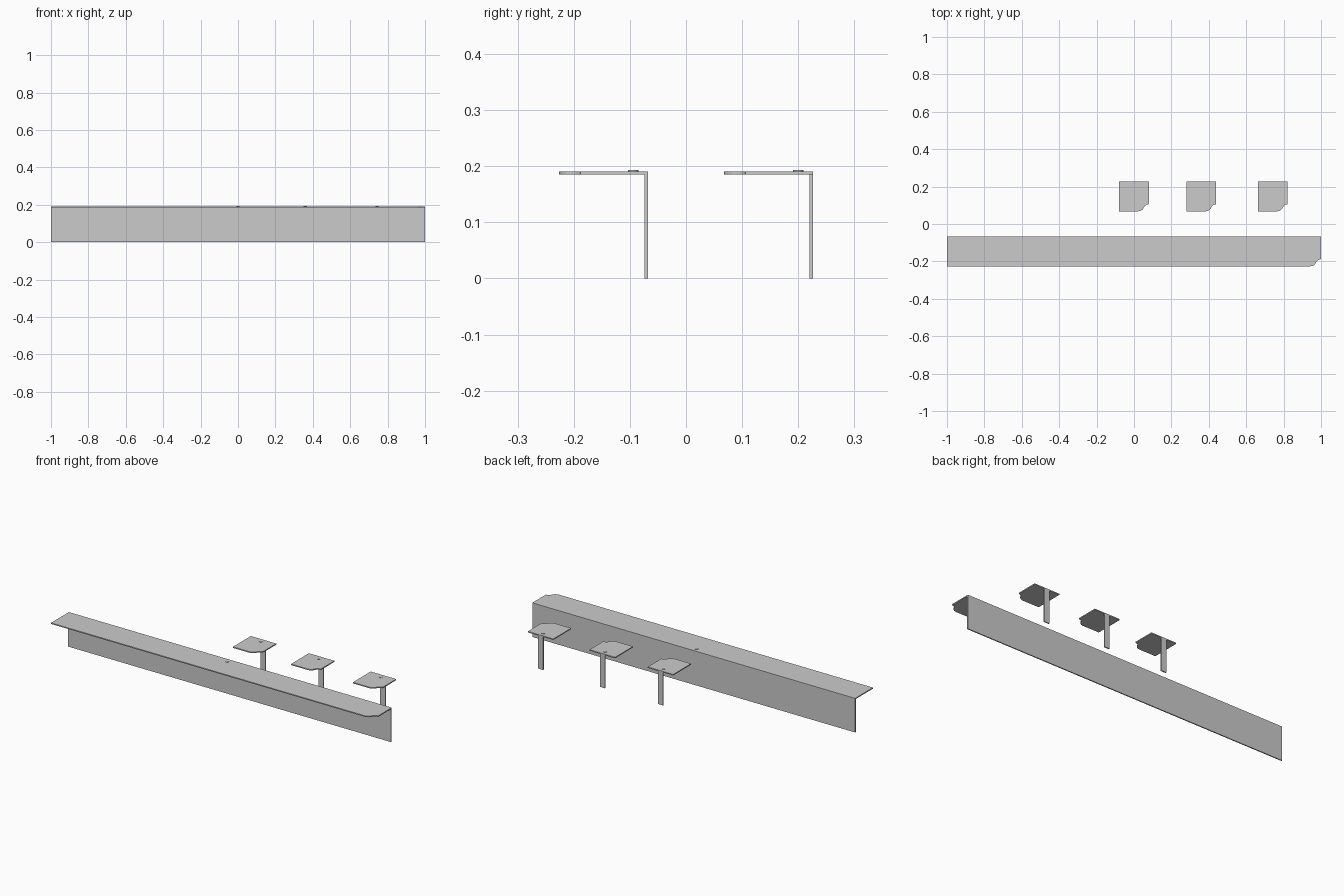
import bpy, bmesh

if "Cube" in bpy.data.objects:
    bpy.data.objects.remove(bpy.data.objects["Cube"])

TOP, THICK = 0.191, 0.006      # worktop upper face and board thickness
DEPTH = 0.158                  # worktop depth


def new_object(name, bm):
    bmesh.ops.recalc_face_normals(bm, faces=bm.faces)
    mesh = bpy.data.meshes.new(name)
    bm.to_mesh(mesh)
    bm.free()
    ob = bpy.data.objects.new(name, mesh)
    bpy.context.collection.objects.link(ob)
    return ob


def box(name, x0, x1, y0, y1, z0, z1):
    bm = bmesh.new()
    bmesh.ops.create_cube(bm, size=1)
    for v in bm.verts:
        v.co = (x1 if v.co.x > 0 else x0, y1 if v.co.y > 0 else y0, z1 if v.co.z > 0 else z0)
    return new_object(name, bm)


def worktop(name, x0, x1, y_back):
    # board whose front right corner is cut in an S curve
    y0 = y_back - DEPTH
    corner = [(-0.056, 0), (-0.045, 0.002), (-0.036, 0.007), (-0.030, 0.013),
              (-0.026, 0.021), (-0.021, 0.029), (-0.012, 0.035), (0, 0.038)]
    outline = [(x0, y0)] + [(x1 + dx, y0 + dy) for dx, dy in corner]
    outline += [(x1, y_back), (x0, y_back)]
    bm = bmesh.new()
    face = bm.faces.new([bm.verts.new((x, y, TOP - THICK)) for x, y in outline])
    ext = bmesh.ops.extrude_face_region(bm, geom=[face])
    top = [g for g in ext["geom"] if isinstance(g, bmesh.types.BMVert)]
    bmesh.ops.translate(bm, verts=top, vec=(0, 0, THICK))
    return new_object(name, bm)


def cap(name, x, y):
    # small round cable cap lying on the worktop
    bpy.ops.mesh.primitive_cylinder_add(vertices=24, radius=0.009, depth=0.003,
                                        location=(x, y, TOP + 0.0005))
    ob = bpy.context.object
    ob.name = name
    bpy.ops.object.shade_smooth_by_angle()


# Long counter with a full width back panel
BACK = -0.068
worktop("long_worktop", -1, 1, BACK)
box("long_back_panel", -1, 1, BACK - 0.006, BACK, 0, TOP - THICK)
cap("long_cable_cap", 0, BACK - 0.026)

# Three short shelves, each on a narrow back leg
BACK = 0.226
for i, x in enumerate((0, 0.36, 0.743), 1):
    worktop(f"short_worktop_{i}", x - 0.079, x + 0.079, BACK)
    box(f"short_leg_{i}", x - 0.016, x + 0.016, BACK - 0.006, BACK, 0, TOP - THICK)
    cap(f"short_cable_cap_{i}", x, BACK - 0.026)
